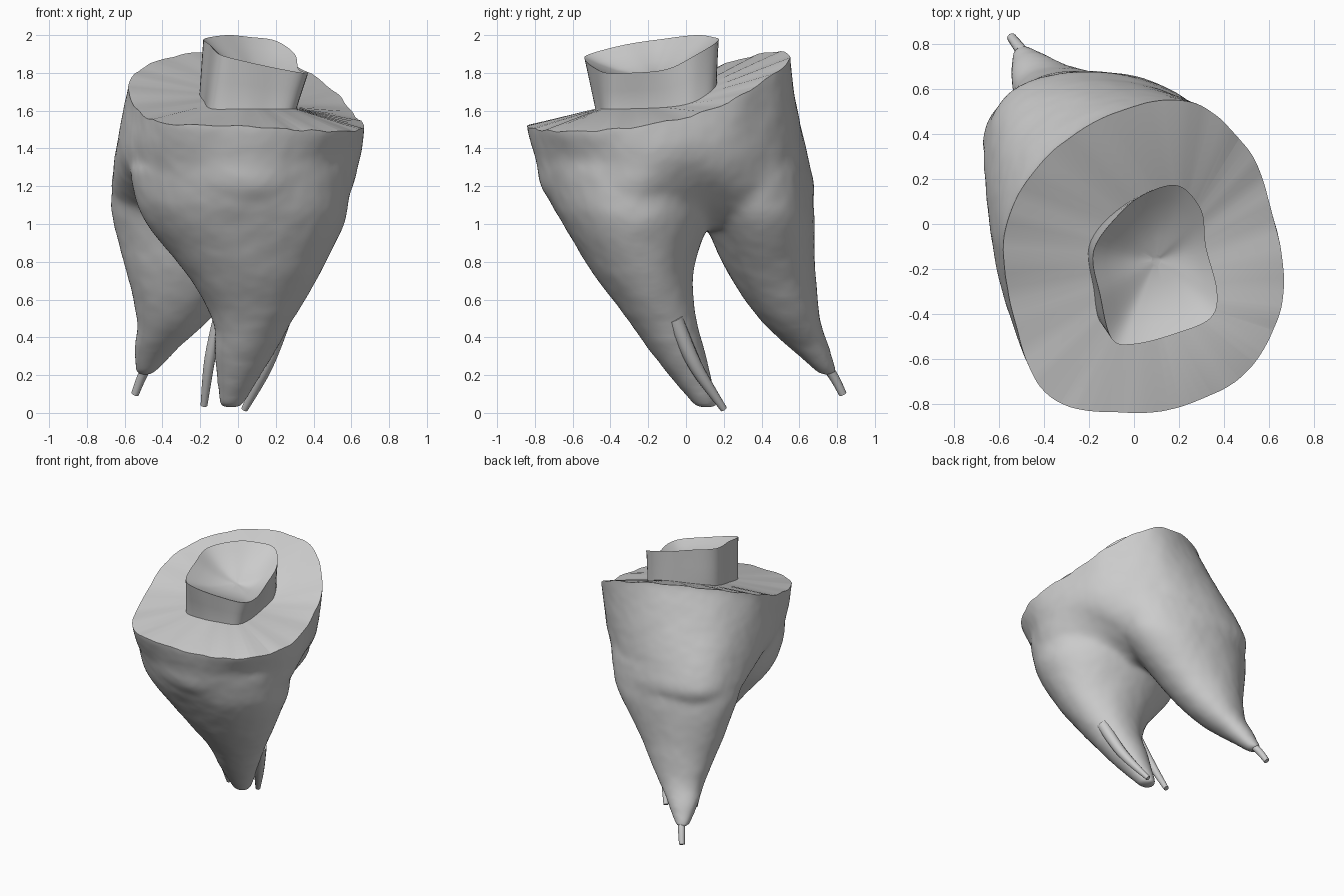
import bpy, bmesh, math, random
from mathutils import Vector as V

if "Cube" in bpy.data.objects:
    bpy.data.objects.remove(bpy.data.objects["Cube"])

random.seed(4)


def spline(pts, n, closed):
    """Catmull-Rom resample with n steps per segment."""
    k, out = len(pts), []
    get = (lambda i: pts[i % k]) if closed else (lambda i: pts[min(max(i, 0), k - 1)])
    for i in range(k if closed else k - 1):
        a, b, c, d = (get(i + j) for j in (-1, 0, 1, 2))
        for s in range(n):
            t = s / n
            out.append(0.5 * (2 * b + (c - a) * t + (2 * a - 5 * b + 4 * c - d) * t * t
                              + (3 * b - a - 3 * c + d) * t ** 3))
    return out if closed else out + [pts[-1]]


def ring(pts, z=None, n=6):
    return spline([V(p if z is None else (*p, z)) for p in pts], n, True)


def moved(r, dz):
    return [p + V((0, 0, dz)) for p in r]


def add_loft(bm, rings):
    vs = [[bm.verts.new(p) for p in r] for r in rings]
    n = len(rings[0])
    for a, b in zip(vs, vs[1:]):
        for i in range(n):
            j = (i + 1) % n
            bm.faces.new((a[i], a[j], b[j], b[i]))
    caps = [bm.faces.new(vs[0]), bm.faces.new(vs[-1])]
    bmesh.ops.triangulate(bm, faces=caps)


def make(name, *lofts):
    bm = bmesh.new()
    for rings in lofts:
        add_loft(bm, rings)
    bmesh.ops.recalc_face_normals(bm, faces=bm.faces)
    me = bpy.data.meshes.new(name)
    bm.to_mesh(me)
    bm.free()
    ob = bpy.data.objects.new(name, me)
    bpy.context.collection.objects.link(ob)
    return ob


def root(sections, n=32):
    """Rings from (z, cx, cy, rx, ry), smoothed along the root."""
    rings = []
    ctr = spline([V((x, y, z)) for z, x, y, _, _ in sections], 5, False)
    rad = spline([V((a, b, 0)) for *_, a, b in sections], 5, False)
    for c, r in zip(ctr, rad):
        rings.append([c + V((r.x * math.cos(t), r.y * math.sin(t), 0))
                      for t in (2 * math.pi * i / n for i in range(n))])
    return rings


def finish(ob, angle):
    bpy.ops.object.select_all(action='DESELECT')
    ob.select_set(True)
    bpy.context.view_layer.objects.active = ob
    bpy.ops.object.convert(target='MESH')
    bpy.ops.object.shade_smooth_by_angle(angle=math.radians(angle))


# Outlines run from the front, round by the right
rim = ring([(0, -.84, 1.52), (.3, -.78, 1.5), (.54, -.62, 1.49), (.665, -.3, 1.51),
            (.6, .08, 1.59), (.5, .34, 1.71), (.25, .54, 1.86), (-.12, .47, 1.91),
            (-.42, .25, 1.86), (-.57, -.05, 1.75), (-.53, -.4, 1.61), (-.38, -.77, 1.53)])
waist = ring([(0, -.79), (.28, -.73), (.51, -.54), (.64, -.25), (.58, .05), (.44, .34),
              (.15, .58), (-.25, .64), (-.56, .51), (-.65, .17), (-.58, -.28), (-.39, -.67)], 1.34)
fork = ring([(0, -.71), (.26, -.64), (.47, -.46), (.56, -.22), (.38, .1), (.33, .33),
             (.12, .58), (-.2, .66), (-.53, .57), (-.64, .27), (-.47, -.04), (-.37, -.52)], 1.13)
base = ring([(.02, -.48, 1.61), (.15, -.46, 1.61), (.28, -.42, 1.61), (.31, -.3, 1.61),
             (.29, -.08, 1.62), (.28, .05, 1.65), (.22, .15, 1.72), (.08, .15, 1.76),
             (-.1, .04, 1.74), (-.2, -.1, 1.7), (-.18, -.28, 1.65), (-.14, -.45, 1.61)])
lip = ring([(0, -.535, 1.87), (.18, -.49, 1.83), (.34, -.42, 1.8), (.37, -.3, 1.8),
            (.32, -.1, 1.82), (.3, .06, 1.9), (.2, .17, 1.97), (.06, .14, 1.99),
            (-.06, .05, 2.0), (-.18, -.12, 1.98), (-.15, -.32, 1.95), (-.1, -.51, 1.9)])

# Tooth body: trunk and two roots fused into one smooth skin
hub = V((-.05, .1, 0))
tuck = [V((*p.lerp(hub, .5).xy, .99)) for p in fork]
trunk = [list(r) for r in zip(*[spline(list(q), 6, False)
                                for q in zip(rim, waist, fork, tuck)])]
trunk = [moved(rim, .12)] + trunk
front_root = root([(1.3, .01, -.31, .58, .46), (1.13, .02, -.29, .56, .43), (1.0, .04, -.27, .52, .38),
                   (.75, .08, -.23, .36, .265), (.5, .08, -.13, .215, .18),
                   (.3, .03, -.03, .15, .135), (.03, -.04, .11, .06, .06)])
back_root = root([(1.3, -.13, .29, .52, .36), (1.13, -.165, .35, .505, .32), (1.0, -.19, .39, .465, .29),
                  (.75, -.265, .45, .325, .23), (.5, -.34, .55, .195, .16),
                  (.35, -.43, .65, .12, .105), (.2, -.5, .76, .05, .045)])
body = make("tooth_body", trunk, front_root, back_root)
m = body.modifiers.new("fuse", 'REMESH')
m.mode, m.voxel_size = 'VOXEL', 0.018
m = body.modifiers.new("soften", 'SMOOTH')
m.factor, m.iterations = 0.5, 30
tex = bpy.data.textures.new("surface_bumps", 'CLOUDS')
tex.noise_scale = 0.25
m = body.modifiers.new("bumps", 'DISPLACE')
m.texture, m.strength, m.mid_level = tex, 0.012, 0.1

# Cutter that leaves the fluted slanting shelf around the core
fluted = moved(rim, 0)
for i, p in enumerate(fluted):
    p.z += (-1) ** (i // 2) * random.uniform(.001, .006)
outer = [b + (r - b) * 1.35 for b, r in zip(base, fluted)]
cutter = make("shelf_cutter", [base, fluted, outer, [V((p.x, p.y, 2.6)) for p in outer]])
cutter.hide_render = True
m = body.modifiers.new("cut_shelf", 'BOOLEAN')
m.operation, m.solver, m.object = 'DIFFERENCE', 'EXACT', cutter
finish(body, 40)
bpy.data.objects.remove(cutter)

# Core stump with a dished top
mid = [b.lerp(t, .5) for b, t in zip(base, lip)]
c = V((.1, -.16, 1.78))
dish = [[p.lerp(c, t) - V((0, 0, d)) for p in lip]
        for t, d in ((.2, .015), (.45, .025), (.7, .018), (.92, 0))]
core = make("core_stump", [moved(base, -.05), base, mid, lip] + dish)
finish(core, 40)

# Canal fillings poking out of the roots
for name, path in (
        ("left_canal", [(-.1, -.07, .52, 1.1), (-.15, .02, .28, 1.1), (-.18, .145, .04, .7)]),
        ("right_canal", [(.24, -.06, .5, 1.7), (.15, .05, .25, 1.4), (.035, .2, .02, .7)]),
        ("back_canal", [(-.43, .67, .32, 1.1), (-.5, .77, .21, 1), (-.545, .83, .1, .8)])):
    cu = bpy.data.curves.new(name, 'CURVE')
    cu.dimensions, cu.bevel_depth, cu.use_fill_caps = '3D', 0.026, True
    sp = cu.splines.new('POLY')
    pts = spline([V(p) for p in path], 5, False)
    sp.points.add(len(pts) - 1)
    for q, p in zip(sp.points, pts):
        q.co, q.radius = (p[0], p[1], p[2], 1), p[3]
    ob = bpy.data.objects.new(name, cu)
    bpy.context.collection.objects.link(ob)
    finish(ob, 40)
